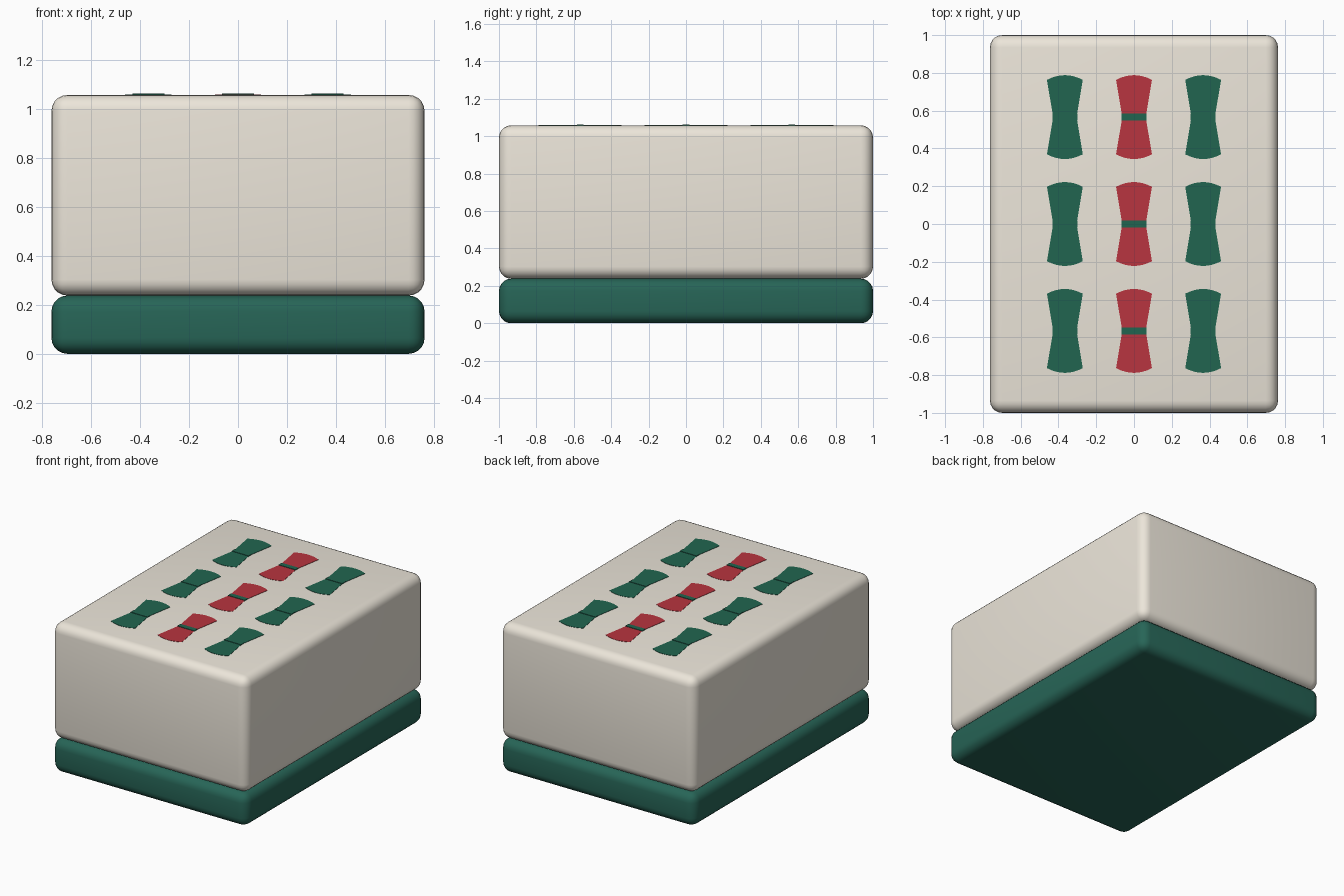
import bpy, bmesh, math

if "Cube" in bpy.data.objects:
    bpy.data.objects.remove(bpy.data.objects["Cube"])


def material(name, rgb):
    m = bpy.data.materials.new(name)
    m.diffuse_color = (*rgb, 1)
    m.use_nodes = True
    m.node_tree.nodes["Principled BSDF"].inputs["Base Color"].default_value = m.diffuse_color
    return m


IVORY = material("ivory", (0.84, 0.79, 0.70))
BACK = material("back_green", (0.02, 0.13, 0.095))
GREEN = material("mark_green", (0.015, 0.13, 0.08))
RED = material("mark_red", (0.48, 0.035, 0.05))
TOP = 1.06


def rounded_slab(name, size, z0, z1, radius, mat):
    bpy.ops.mesh.primitive_cube_add(size=1, location=(0, 0, (z0 + z1) / 2))
    ob = bpy.context.object
    ob.name = name
    ob.scale = (size[0], size[1], z1 - z0)
    bpy.ops.object.transform_apply(location=False, rotation=False, scale=True)
    bev = ob.modifiers.new("round_edges", 'BEVEL')
    bev.width = radius
    bev.segments = 5
    ob.data.materials.append(mat)
    bpy.ops.object.modifier_apply(modifier=bev.name)
    bpy.ops.object.shade_smooth_by_angle(angle=math.radians(35))


def plate(name, outline, x, y, z0, z1, mat):
    bm = bmesh.new()
    face = bm.faces.new([bm.verts.new((px, py, z0)) for px, py in outline])
    ext = bmesh.ops.extrude_face_region(bm, geom=[face])
    for v in ext["geom"]:
        if isinstance(v, bmesh.types.BMVert):
            v.co.z = z1
    bmesh.ops.recalc_face_normals(bm, faces=bm.faces)
    me = bpy.data.meshes.new(name)
    bm.to_mesh(me)
    bm.free()
    me.materials.append(mat)
    ob = bpy.data.objects.new(name, me)
    ob.location = (x, y, 0)
    bpy.context.collection.objects.link(ob)


# Ivory body on a green backing slab
rounded_slab("tile_back", (1.525, 2.0), 0, 0.238, 0.065, BACK)
rounded_slab("tile_body", (1.525, 2.0), 0.238, TOP - 0.002, 0.065, IVORY)

# Half of a bamboo stick: flared from the waist, with a domed end
dome = []
for i in range(9):
    t = 1 - i / 4
    dome.append((0.095 * t, 0.197 + 0.025 * (1 - t * t)))
half = [(-0.065, 0.0), (-0.065, 0.018), *reversed(dome), (0.065, 0.018), (0.065, 0.0)]
half = [half[0], half[1], *sorted(dome), half[-2], half[-1]]
lower = [(-px, -py) for px, py in half[1:-1]]
stick = half[1:-1] + lower
band = [(-0.066, -0.018), (0.066, -0.018), (0.066, 0.018), (-0.066, 0.018)]

# Three by three sticks, red in the middle column, each with a green band
for col in (-1, 0, 1):
    for row in (-1, 0, 1):
        x, y = col * 0.366, row * 0.566
        tag = f"{col + 2}_{row + 2}"
        plate("bamboo_stick_" + tag, stick, x, y, TOP - 0.02, TOP,
              GREEN if col else RED)
        plate("bamboo_band_" + tag, band, x, y, TOP - 0.02, TOP + 0.003, GREEN)
